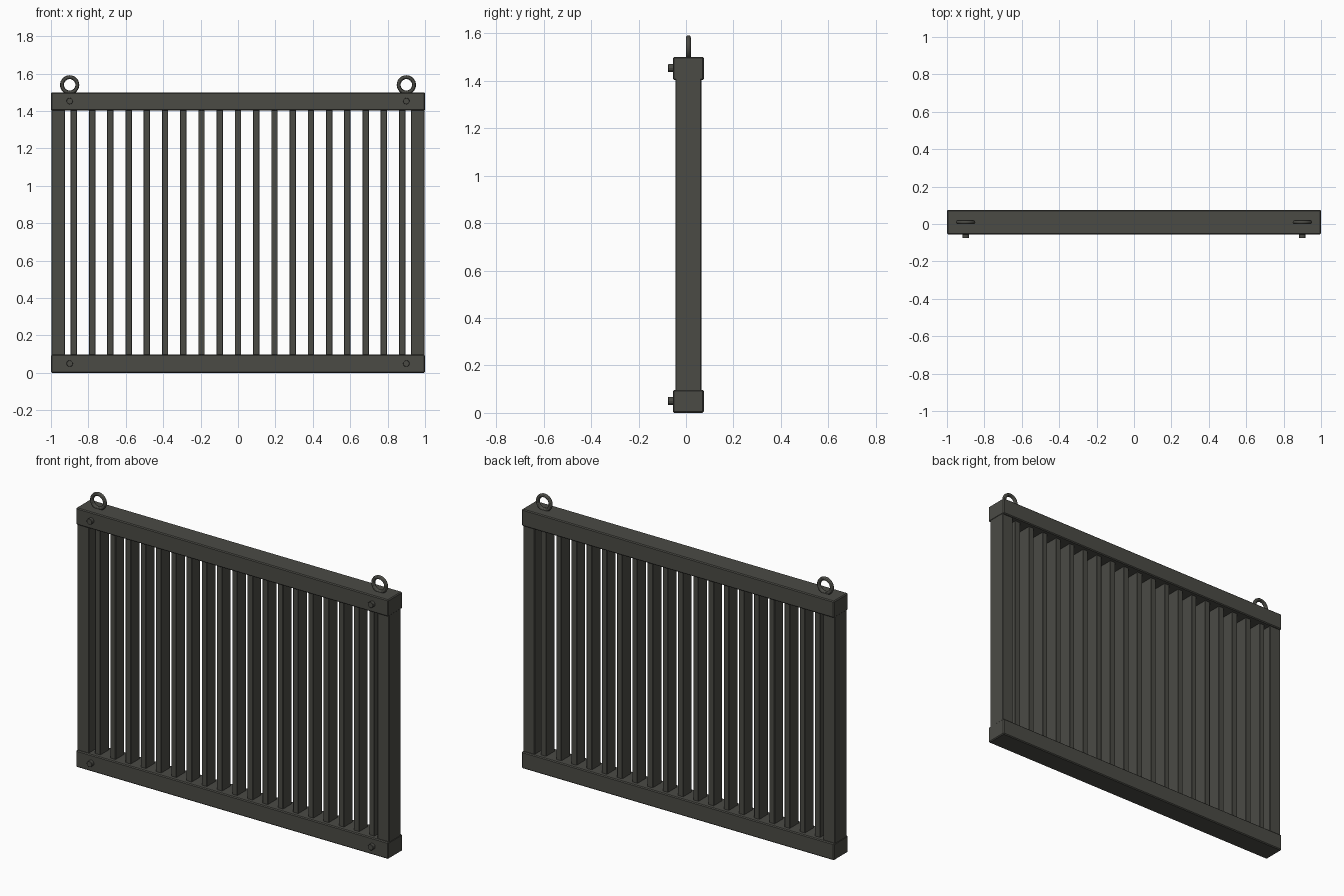
import bpy
import math

if "Cube" in bpy.data.objects:
    bpy.data.objects.remove(bpy.data.objects["Cube"])

iron = bpy.data.materials.new("dark_iron")
iron.diffuse_color = (0.07, 0.07, 0.06, 1)
iron.use_nodes = True
iron.node_tree.nodes["Principled BSDF"].inputs["Base Color"].default_value = iron.diffuse_color
YC = 0.01  # centre of the frame depth; the bolts stick out in front


def finish(ob, name, bevel=0.0):
    ob.name = name
    ob.data.materials.append(iron)
    if bevel:
        m = ob.modifiers.new("edge", 'BEVEL')
        m.width = bevel
        m.segments = 1
    return ob


def box(name, x0, x1, depth, z0, z1, bevel=0.0):
    bpy.ops.mesh.primitive_cube_add(size=1, location=((x0 + x1) / 2, YC, (z0 + z1) / 2))
    ob = bpy.context.object
    ob.scale = (x1 - x0, depth, z1 - z0)
    bpy.ops.object.transform_apply(location=False, rotation=False, scale=True)
    return finish(ob, name, bevel)


# horizontal rails
box("bottom_rail", -1, 1, 0.13, 0, 0.097, 0.005)
box("top_rail", -1, 1, 0.13, 1.403, 1.5, 0.005)

# vertical bars
for i in range(19):
    x = (i - 9) * 0.0975
    box(f"bar_{i + 1}", x - 0.017, x + 0.017, 0.08, 0.05, 1.45, 0.002)

for side, s in (("left", -1), ("right", 1)):
    # end posts, slightly thinner than the rails
    a, b = sorted((s * 0.998, s * 0.924))
    box(f"{side}_post", a, b, 0.11, 0.02, 1.48, 0.003)
    # lifting ring
    bpy.ops.mesh.primitive_torus_add(major_radius=0.041, minor_radius=0.0105,
                                     major_segments=32, minor_segments=12,
                                     location=(s * 0.9, YC, 1.54),
                                     rotation=(math.pi / 2, 0, 0))
    finish(bpy.context.object, f"{side}_lifting_ring")
    bpy.ops.object.shade_smooth_by_angle()
    # bolt heads on the front of the rails
    for level, z in (("lower", 0.05), ("upper", 1.453)):
        bpy.ops.mesh.primitive_cylinder_add(vertices=12, radius=0.017, depth=0.035,
                                            location=(s * 0.9, -0.0575, z),
                                            rotation=(math.pi / 2, 0, 0))
        finish(bpy.context.object, f"{side}_{level}_bolt", 0.001)
